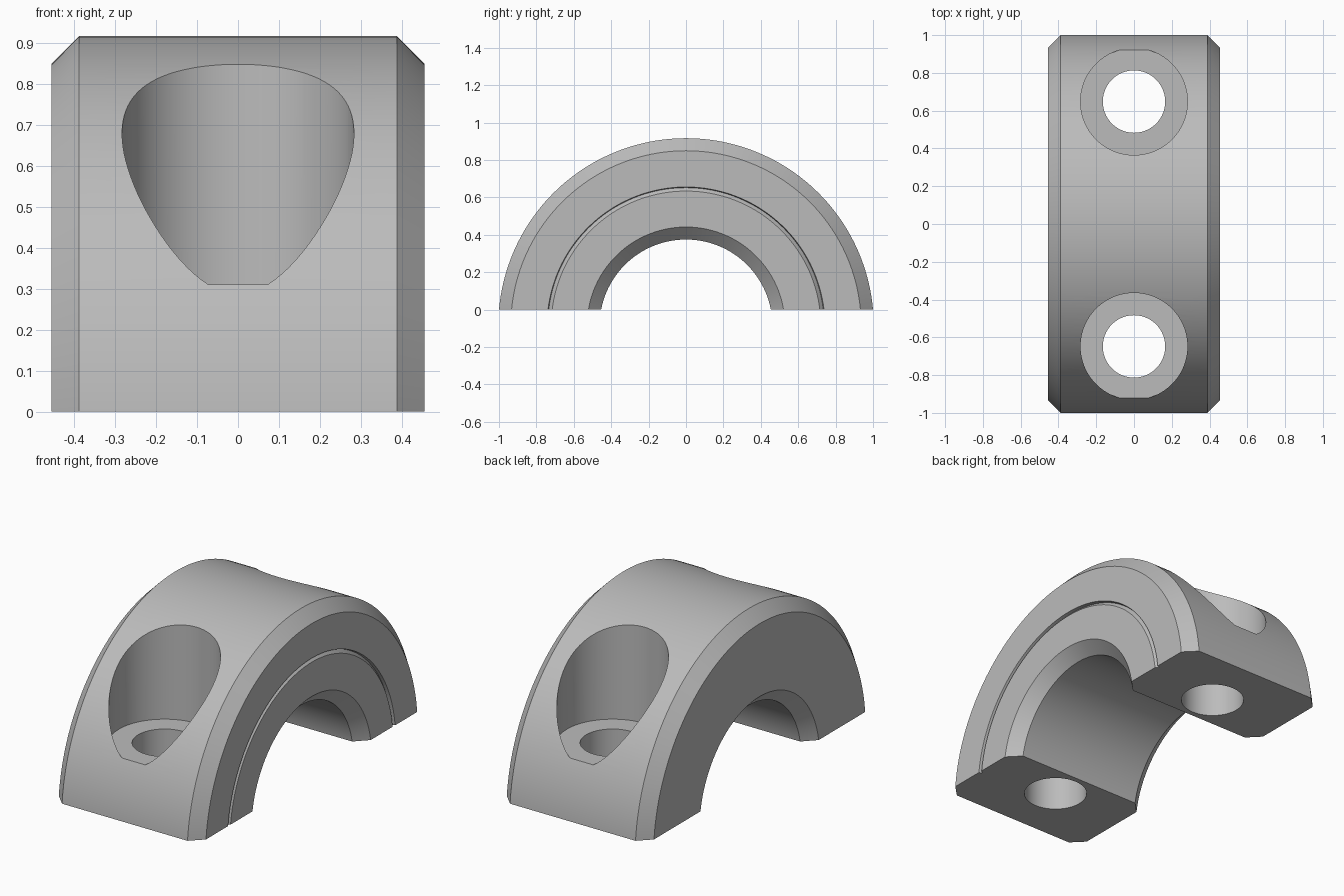
import bpy, bmesh, math
from mathutils import Matrix

if "Cube" in bpy.data.objects:
    bpy.data.objects.remove(bpy.data.objects["Cube"])

AXIS_Z = -0.087                    # shaft axis sits just below the split face
R_OUT, R_IN, HALF, CH = 1.0037, 0.462, 0.455, 0.067
SEGMENTS = 192


def make_object(name, bm):
    bmesh.ops.recalc_face_normals(bm, faces=bm.faces)
    mesh = bpy.data.meshes.new(name)
    bm.to_mesh(mesh)
    bm.free()
    obj = bpy.data.objects.new(name, mesh)
    bpy.context.collection.objects.link(obj)
    return obj


def lathe(name, profile):
    """Revolve a closed (x, radius) profile around the shaft axis."""
    bm = bmesh.new()
    rings = []
    for i in range(SEGMENTS):
        a = 2 * math.pi * i / SEGMENTS
        rings.append([bm.verts.new((x, r * math.cos(a), AXIS_Z + r * math.sin(a)))
                      for x, r in profile])
    n = len(profile)
    for i in range(SEGMENTS):
        p, q = rings[i], rings[(i + 1) % SEGMENTS]
        for j in range(n):
            k = (j + 1) % n
            bm.faces.new((p[j], p[k], q[k], q[j]))
    return make_object(name, bm)


def cylinder(name, radius, y, z0, z1):
    bm = bmesh.new()
    bmesh.ops.create_cone(bm, cap_ends=True, segments=96, radius1=radius, radius2=radius,
                          depth=z1 - z0, matrix=Matrix.Translation((0, y, (z0 + z1) / 2)))
    return make_object(name, bm)


def cut(target, cutter):
    mod = target.modifiers.new("cut", 'BOOLEAN')
    mod.operation, mod.solver, mod.object = 'DIFFERENCE', 'EXACT', cutter
    bpy.context.view_layer.objects.active = target
    bpy.ops.object.modifier_apply(modifier=mod.name)
    bpy.data.objects.remove(cutter)


# Collar ring: chamfered section with a fine groove on the +x face
collar = lathe("half_shaft_collar", [
    (-HALF, R_IN + CH), (-HALF, R_OUT - CH), (-HALF + CH, R_OUT), (HALF - CH, R_OUT),
    (HALF, R_OUT - CH), (HALF, 0.743), (HALF - 0.018, 0.739), (HALF, 0.721),
    (HALF, R_IN + CH), (HALF - CH, R_IN), (-HALF + CH, R_IN)])

# Split face: remove everything below z = 0
bm = bmesh.new()
bmesh.ops.create_cube(bm, size=3, matrix=Matrix.Translation((0, 0, -1.5)))
cut(collar, make_object("split_cutter", bm))

# Screw holes with counterbores
for y in (-0.648, 0.648):
    cut(collar, cylinder("counterbore_cutter", 0.283, y, 0.31, 1.5))
    cut(collar, cylinder("screw_hole_cutter", 0.165, y, -0.5, 1.0))

# Plain grey metal
grey = bpy.data.materials.new("grey metal")
grey.diffuse_color = (0.5, 0.5, 0.5, 1)
grey.use_nodes = True
grey.node_tree.nodes["Principled BSDF"].inputs["Base Color"].default_value = grey.diffuse_color
collar.data.materials.clear()
collar.data.materials.append(grey)

bpy.ops.object.select_all(action='DESELECT')
collar.select_set(True)
bpy.context.view_layer.objects.active = collar
bpy.ops.object.shade_smooth_by_angle(angle=math.radians(25))
